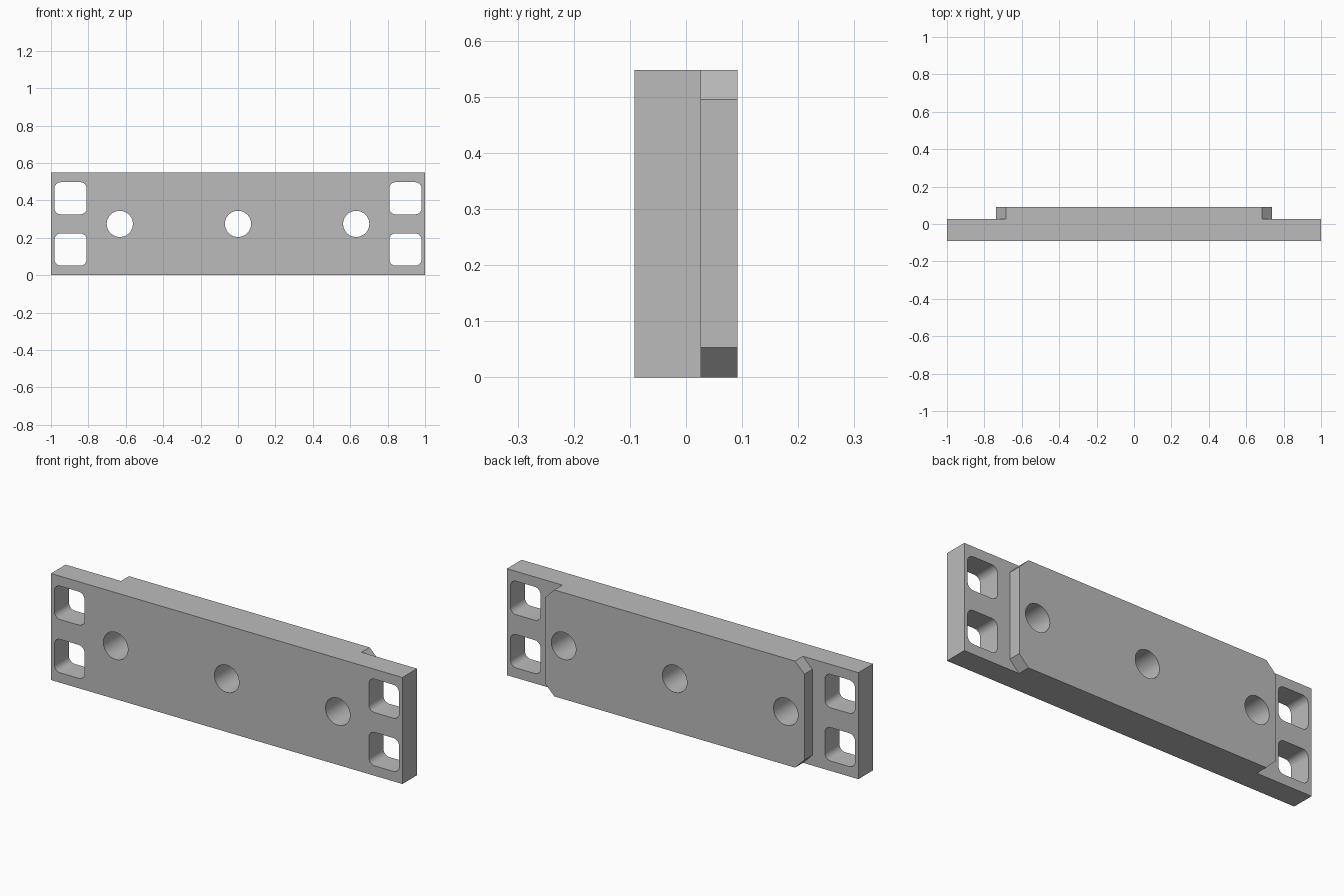
import bpy
import bmesh
import math
from mathutils import Matrix, Vector

if "Cube" in bpy.data.objects:
    bpy.data.objects.remove(bpy.data.objects["Cube"])

HEIGHT = 0.548
MID = HEIGHT / 2
FRONT, STEP, BACK = -0.092, 0.027, 0.092

grey = bpy.data.materials.new("plain grey")
grey.diffuse_color = (0.5, 0.5, 0.5, 1)
grey.use_nodes = True
grey.node_tree.nodes["Principled BSDF"].inputs["Base Color"].default_value = (0.5, 0.5, 0.5, 1)


def prism(name, outline, y0, y1):
    """Extrude an (x, z) outline from y0 to y1."""
    bm = bmesh.new()
    face = bm.faces.new([bm.verts.new((x, y0, z)) for x, z in outline])
    ext = bmesh.ops.extrude_face_region(bm, geom=[face])
    moved = [v for v in ext["geom"] if isinstance(v, bmesh.types.BMVert)]
    bmesh.ops.translate(bm, verts=moved, vec=(0, y1 - y0, 0))
    bmesh.ops.recalc_face_normals(bm, faces=bm.faces)
    mesh = bpy.data.meshes.new(name)
    bm.to_mesh(mesh)
    bm.free()
    mesh.materials.append(grey)
    obj = bpy.data.objects.new(name, mesh)
    bpy.context.collection.objects.link(obj)
    return obj


def rounded(cx, cz, half, radius, steps):
    """Square with rounded corners; a circle when half equals radius."""
    points = []
    for corner in range(4):
        a = math.pi / 2 * corner
        sx = 1 if corner in (0, 3) else -1
        sz = 1 if corner < 2 else -1
        full = half > radius
        for i in range(steps + (1 if full else 0)):
            t = a + math.pi / 2 * i / steps
            points.append((cx + sx * (half - radius) + radius * math.cos(t),
                           cz + sz * (half - radius) + radius * math.sin(t)))
    return points


def boolean(target, tool, operation):
    mod = target.modifiers.new(operation, 'BOOLEAN')
    mod.operation = operation
    mod.solver = 'EXACT'
    mod.object = tool
    bpy.context.view_layer.objects.active = target
    bpy.ops.object.modifier_apply(modifier=mod.name)
    bpy.data.objects.remove(tool)


# Long base plate
plate = prism("mounting_plate", [(-1, 0), (1, 0), (1, HEIGHT), (-1, HEIGHT)], FRONT, STEP)

# Raised back pad with clipped corners
w, c = 0.738, 0.053
pad = prism("raised_pad", [(-w + c, 0), (w - c, 0), (w, c), (w, HEIGHT - c),
                           (w - c, HEIGHT), (-w + c, HEIGHT), (-w, HEIGHT - c), (-w, c)],
            STEP, BACK)
boolean(plate, pad, 'UNION')

# Three round bolt holes
for x in (-0.632, 0, 0.632):
    hole = prism("hole_cutter", rounded(x, MID, 0.07, 0.07, 12), FRONT - 0.1, BACK + 0.1)
    boolean(plate, hole, 'DIFFERENCE')

# Rounded square windows at both ends
for x in (-0.895, 0.895):
    for dz in (-0.137, 0.137):
        window = prism("window_cutter", rounded(x, MID + dz, 0.086, 0.033, 6),
                       FRONT - 0.1, BACK + 0.1)
        boolean(plate, window, 'DIFFERENCE')

# Smooth hole walls, crisp edges
bpy.ops.object.select_all(action='DESELECT')
plate.select_set(True)
bpy.context.view_layer.objects.active = plate
bpy.ops.object.shade_smooth_by_angle(angle=math.radians(30))
